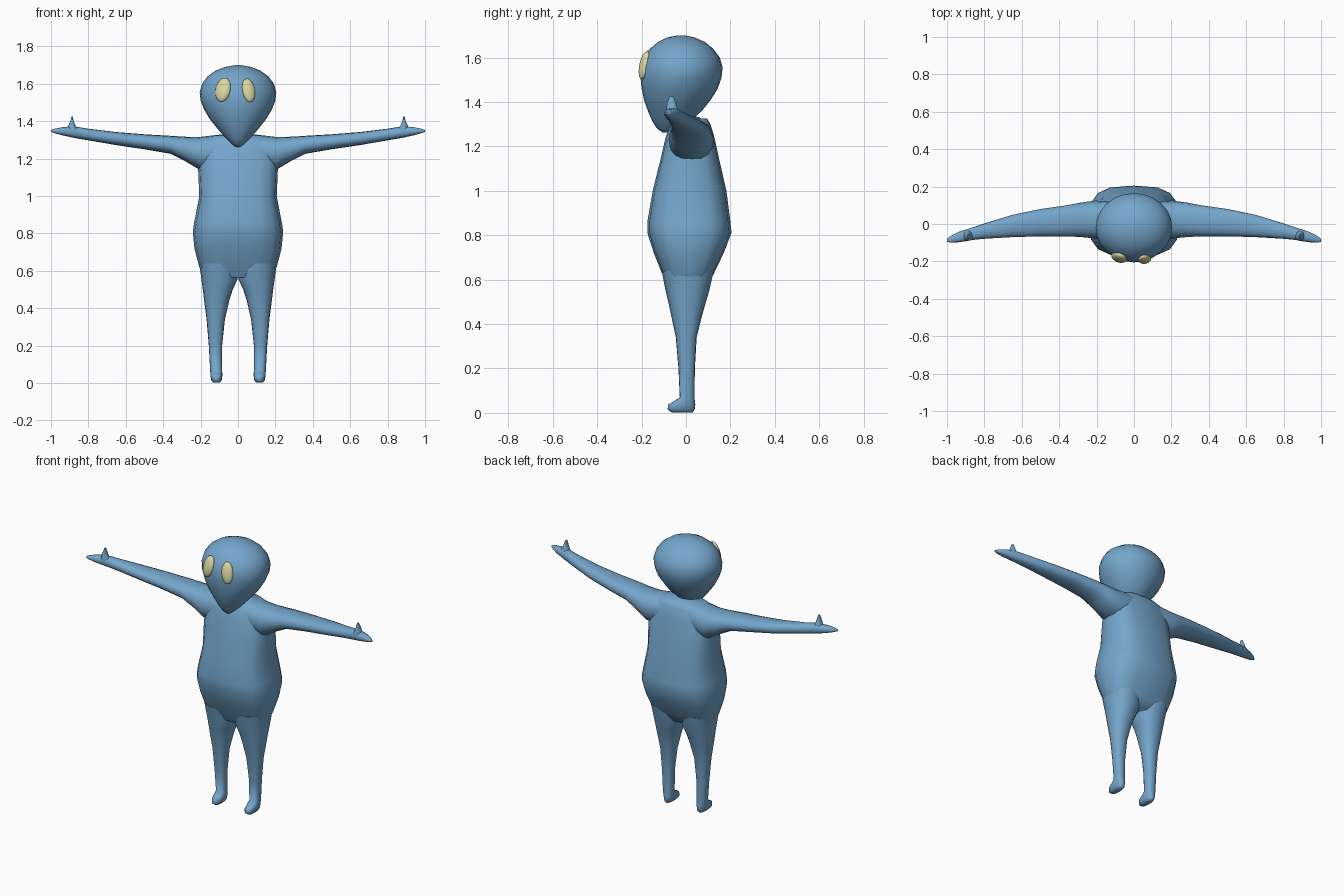
import bpy, bmesh, math
from mathutils import Vector


def material(name, rgb):
    m = bpy.data.materials.new(name)
    m.diffuse_color = (*rgb, 1)
    return m


BLUE = material("skin blue", (0.175, 0.38, 0.60))
YELLOW = material("eye yellow", (0.70, 0.68, 0.36))


def finish(ob, mat, angle=60):
    ob.data.materials.append(mat)
    bpy.ops.object.select_all(action='DESELECT')
    ob.select_set(True)
    bpy.context.view_layer.objects.active = ob
    bpy.ops.object.shade_smooth_by_angle(angle=math.radians(angle))
    return ob


def loft(name, rings, axis='z', n=2.0, segs=20, mirror=False):
    """Skin rings (t, a0, a1, b0, b1); a/b are x/y along z, or y/z along x."""
    bm = bmesh.new()
    loops = []
    for t, a0, a1, b0, b1 in rings:
        loop = []
        for i in range(segs):
            w = 2 * math.pi * i / segs
            c, s = math.cos(w), math.sin(w)
            a = (a0 + a1) / 2 + (a1 - a0) / 2 * math.copysign(abs(c) ** (2 / n), c)
            b = (b0 + b1) / 2 + (b1 - b0) / 2 * math.copysign(abs(s) ** (2 / n), s)
            loop.append(bm.verts.new((a, b, t) if axis == 'z' else (t, a, b)))
        loops.append(loop)
    for p, q in zip(loops, loops[1:]):
        for i in range(segs):
            j = (i + 1) % segs
            bm.faces.new((p[i], p[j], q[j], q[i]))
    bm.faces.new(loops[0])
    bm.faces.new(loops[-1])
    if mirror:
        for v in bm.verts:
            v.co.x = -v.co.x
    bmesh.ops.recalc_face_normals(bm, faces=bm.faces)
    me = bpy.data.meshes.new(name)
    bm.to_mesh(me)
    bm.free()
    ob = bpy.data.objects.new(name, me)
    bpy.context.collection.objects.link(ob)
    return finish(ob, BLUE)


# Head: teardrop narrowing to the chin (z, half width, front, back)
head = [(1.262, .012, -.105, -.07), (1.28, .035, -.13, -.035), (1.31, .066, -.15, .015),
        (1.36, .11, -.172, .072), (1.41, .15, -.189, .112), (1.46, .18, -.2, .143),
        (1.51, .2, -.205, .16), (1.555, .205, -.202, .165), (1.6, .192, -.188, .152),
        (1.64, .163, -.162, .122), (1.67, .12, -.126, .085), (1.69, .07, -.085, .04),
        (1.70, .015, -.035, -.005)]
loft("head", [(z, -w, w, f, b) for z, w, f, b in head], n=2, segs=24)

# Torso: boxy rounded trunk, widest at the belly
torso = [(.565, .18, -.075, .085), (.62, .207, -.105, .122), (.72, .233, -.145, .17),
         (.81, .242, -.174, .205), (.86, .234, -.174, .2), (1.0, .207, -.15, .182),
         (1.14, .213, -.115, .15), (1.24, .205, -.092, .128), (1.3, .18, -.07, .11),
         (1.325, .13, -.05, .095)]
loft("torso", [(z, -w, w, f, b) for z, w, f, b in torso], n=3, segs=16)

# Arms and shoulders: one skin from hand to hand
arm = [(0, -.075, .11, 1.16, 1.338), (.1, -.08, .118, 1.15, 1.328),
       (.205, -.078, .125, 1.14, 1.316), (.28, -.07, .115, 1.185, 1.317),
       (.36, -.066, .1, 1.226, 1.322), (.5, -.066, .08, 1.25, 1.33),
       (.65, -.07, .049, 1.272, 1.342), (.8, -.079, .003, 1.298, 1.36),
       (.86, -.085, -.017, 1.308, 1.37), (.9, -.092, -.03, 1.316, 1.372),
       (.94, -.098, -.043, 1.325, 1.368), (.98, -.1, -.064, 1.336, 1.36),
       (1.0, -.095, -.08, 1.343, 1.353)]
loft("arms", [(-r[0], *r[1:]) for r in arm[:0:-1]] + arm, axis='x', n=2.3, segs=16)

# Legs with feet, and thumbs, on both sides
leg = [(.002, .098, .132, -.065, .03), (.015, .087, .143, -.083, .039),
       (.038, .084, .147, -.08, .042), (.052, .084, .148, -.055, .04),
       (.07, .085, .149, -.028, .038), (.2, .085, .156, -.034, .04),
       (.34, .07, .168, -.046, .048), (.44, .047, .181, -.067, .073),
       (.5, .028, .188, -.08, .09), (.555, .002, .196, -.093, .106),
       (.64, .0, .207, -.11, .125)]
thumb = [(1.35, .85, .92, -.09, -.03), (1.375, .868, .908, -.09, -.038),
         (1.4, .879, .897, -.085, -.045), (1.424, .883, .89, -.074, -.057)]
for side, flip in (("right", False), ("left", True)):
    loft(side + "_leg", leg, n=2.3, segs=16, mirror=flip)
    loft(side + "_thumb", thumb, segs=10, mirror=flip)

# Eyes: flattened ovals lying on the face, slightly uneven
for name, loc, size, rot in (
        ("left_eye", (-.08, -.178, 1.568), (.043, .024, .066), (-.24, .1, -.45)),
        ("right_eye", (.057, -.187, 1.565), (.035, .022, .065), (-.24, -.1, .3))):
    bpy.ops.mesh.primitive_uv_sphere_add(segments=20, ring_count=12, location=loc, rotation=rot)
    eye = bpy.context.object
    eye.name = name
    eye.scale = Vector(size)
    finish(eye, YELLOW)
